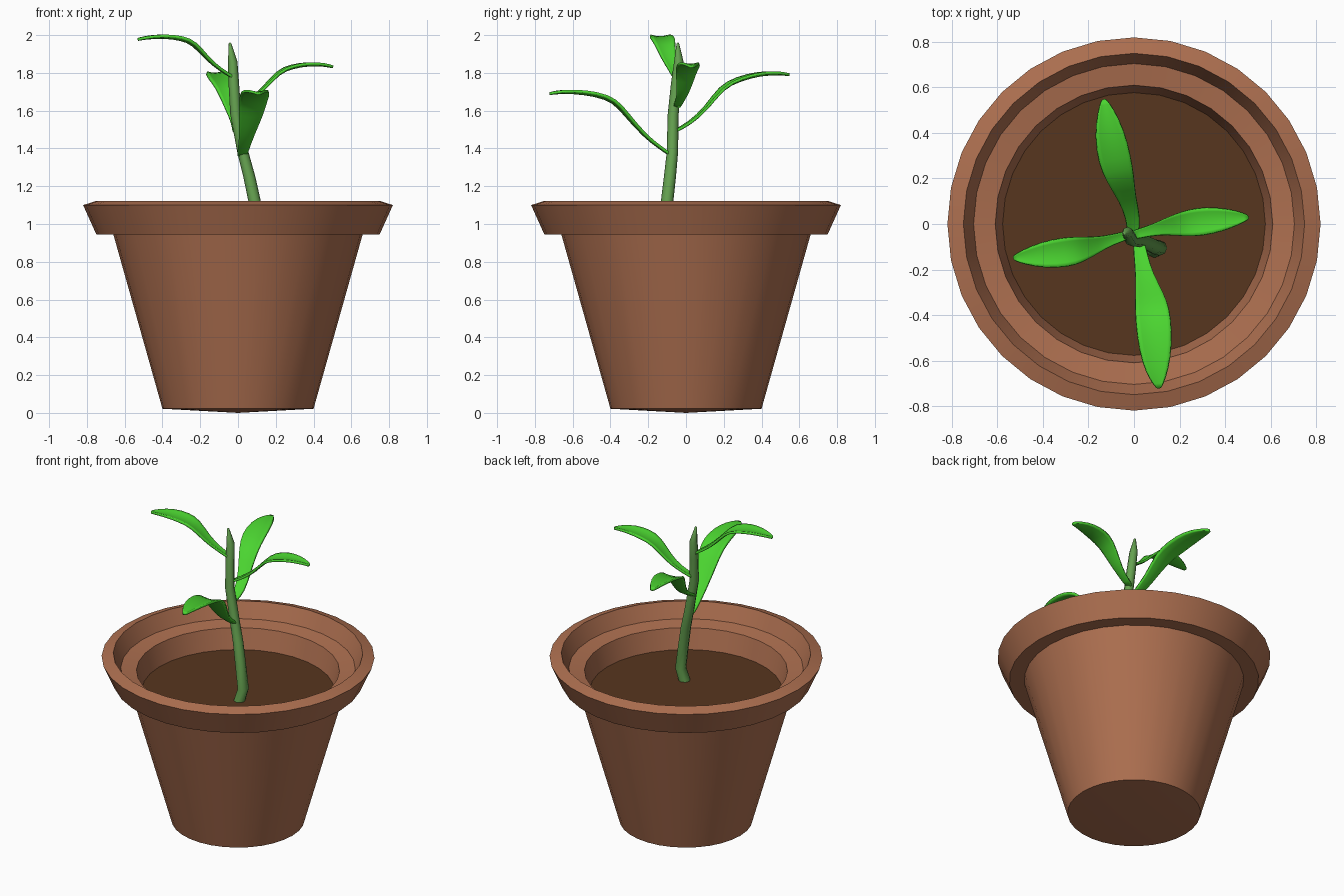
import bpy, bmesh, math
from mathutils import Vector

if "Cube" in bpy.data.objects:
    bpy.data.objects.remove(bpy.data.objects["Cube"])


def material(name, rgb):
    m = bpy.data.materials.new(name)
    m.diffuse_color = (*rgb, 1)
    m.use_nodes = True
    m.node_tree.nodes["Principled BSDF"].inputs["Base Color"].default_value = m.diffuse_color
    return m


CLAY = material("clay", (0.42, 0.16, 0.08))
SOIL = material("soil", (0.095, 0.037, 0.013))
STEM = material("stem_green", (0.13, 0.36, 0.08))
LEAF = material("leaf_green", (0.07, 0.66, 0.03))


def finish(name, bm, mat, angle=30):
    bmesh.ops.recalc_face_normals(bm, faces=bm.faces)
    me = bpy.data.meshes.new(name)
    bm.to_mesh(me)
    bm.free()
    me.materials.append(mat)
    ob = bpy.data.objects.new(name, me)
    bpy.context.collection.objects.link(ob)
    bpy.ops.object.select_all(action='DESELECT')
    ob.select_set(True)
    bpy.context.view_layer.objects.active = ob
    bpy.ops.object.shade_smooth_by_angle(angle=math.radians(angle))
    return ob


def rings(bm, sections, sides):
    """Bridge horizontal circles given as (x, y, z, radius)."""
    loops = []
    for x, y, z, r in sections:
        loops.append([bm.verts.new((x + r * math.cos(2 * math.pi * i / sides),
                                    y + r * math.sin(2 * math.pi * i / sides), z))
                      for i in range(sides)])
    for a, b in zip(loops, loops[1:]):
        for i in range(sides):
            j = (i + 1) % sides
            bm.faces.new((a[i], a[j], b[j], b[i]))
    return loops


def fan(bm, loop, centre):
    c = bm.verts.new(centre)
    for i in range(len(loop)):
        bm.faces.new((loop[i], loop[(i + 1) % len(loop)], c))


# Pot: outer wall, overhanging rim, stepped inside, slightly convex base
profile = [(0.40, 0.022), (0.66, 0.945), (0.75, 0.945), (0.82, 1.10), (0.75, 1.123),
           (0.705, 1.025), (0.61, 1.01), (0.575, 0.87)]
bm = bmesh.new()
loops = rings(bm, [(0, 0, z, r) for r, z in profile], 32)
fan(bm, loops[0], (0, 0, 0))
finish("pot", bm, CLAY)

# Soil
bm = bmesh.new()
bmesh.ops.create_circle(bm, cap_ends=True, segments=32, radius=0.578)
bmesh.ops.translate(bm, vec=(0, 0, 0.88), verts=bm.verts)
finish("soil", bm, SOIL)

# Stem
path = [(0.085, -0.115, 0.86, 0.036), (0.112, -0.105, 0.96, 0.034), (0.088, -0.10, 1.12, 0.033),
        (0.06, -0.085, 1.25, 0.032), (0.026, -0.072, 1.38, 0.030), (-0.012, -0.068, 1.58, 0.029),
        (-0.022, -0.052, 1.74, 0.028), (-0.028, -0.038, 1.86, 0.025), (-0.042, -0.043, 1.955, 0.007)]
bm = bmesh.new()
loops = rings(bm, path, 8)
fan(bm, loops[-1], (-0.042, -0.043, 1.962))
finish("stem", bm, STEM, 60)


def leaf(name, stations):
    """Cupped blade along a spine of (x, y, z, width)."""
    bm = bmesh.new()
    d = Vector(stations[-1][:2]) - Vector(stations[0][:2])
    side = Vector((-d.y, d.x, 0)).normalized()
    rows = []
    for x, y, z, w in stations:
        rows.append([bm.verts.new(Vector((x, y, z)) + side * (t * w / 2)
                                  + Vector((0, 0, 0.09 * w * (t * t - 0.4))))
                     for t in (-1, -0.5, 0, 0.5, 1)])
    for a, b in zip(rows, rows[1:]):
        for i in range(4):
            bm.faces.new((a[i], a[i + 1], b[i + 1], b[i]))
    ob = finish(name, bm, LEAF, 60)
    sub = ob.modifiers.new("smooth", 'SUBSURF')
    sub.levels = sub.render_levels = 1
    thick = ob.modifiers.new("thickness", 'SOLIDIFY')
    thick.thickness, thick.offset = 0.014, 0


# Leaves, lowest to highest
leaf("front_leaf", [(0.02, -0.075, 1.36, 0.05), (0.03, -0.14, 1.405, 0.06), (0.045, -0.22, 1.465, 0.075),
                    (0.07, -0.32, 1.58, 0.13), (0.08, -0.38, 1.652, 0.15), (0.09, -0.48, 1.687, 0.155),
                    (0.098, -0.60, 1.70, 0.125), (0.105, -0.68, 1.697, 0.07), (0.11, -0.722, 1.69, 0.02)])
leaf("back_leaf", [(-0.005, -0.06, 1.49, 0.05), (0.0, 0.02, 1.53, 0.06), (-0.03, 0.11, 1.61, 0.075),
                   (-0.058, 0.19, 1.722, 0.12), (-0.085, 0.28, 1.765, 0.145), (-0.108, 0.40, 1.797, 0.13),
                   (-0.125, 0.50, 1.797, 0.07), (-0.133, 0.548, 1.79, 0.02)])
leaf("left_leaf", [(-0.01, -0.045, 1.765, 0.035), (-0.10, -0.07, 1.82, 0.045), (-0.16, -0.092, 1.87, 0.07),
                   (-0.235, -0.112, 1.957, 0.115), (-0.30, -0.124, 1.982, 0.13), (-0.40, -0.137, 1.994, 0.115),
                   (-0.49, -0.147, 1.985, 0.06), (-0.53, -0.15, 1.977, 0.02)])
leaf("right_leaf", [(-0.01, -0.05, 1.62, 0.04), (0.07, -0.03, 1.66, 0.045), (0.135, -0.012, 1.71, 0.07),
                    (0.215, 0.0, 1.805, 0.11), (0.29, 0.01, 1.833, 0.125), (0.38, 0.02, 1.847, 0.105),
                    (0.46, 0.028, 1.842, 0.06), (0.503, 0.03, 1.832, 0.02)])
